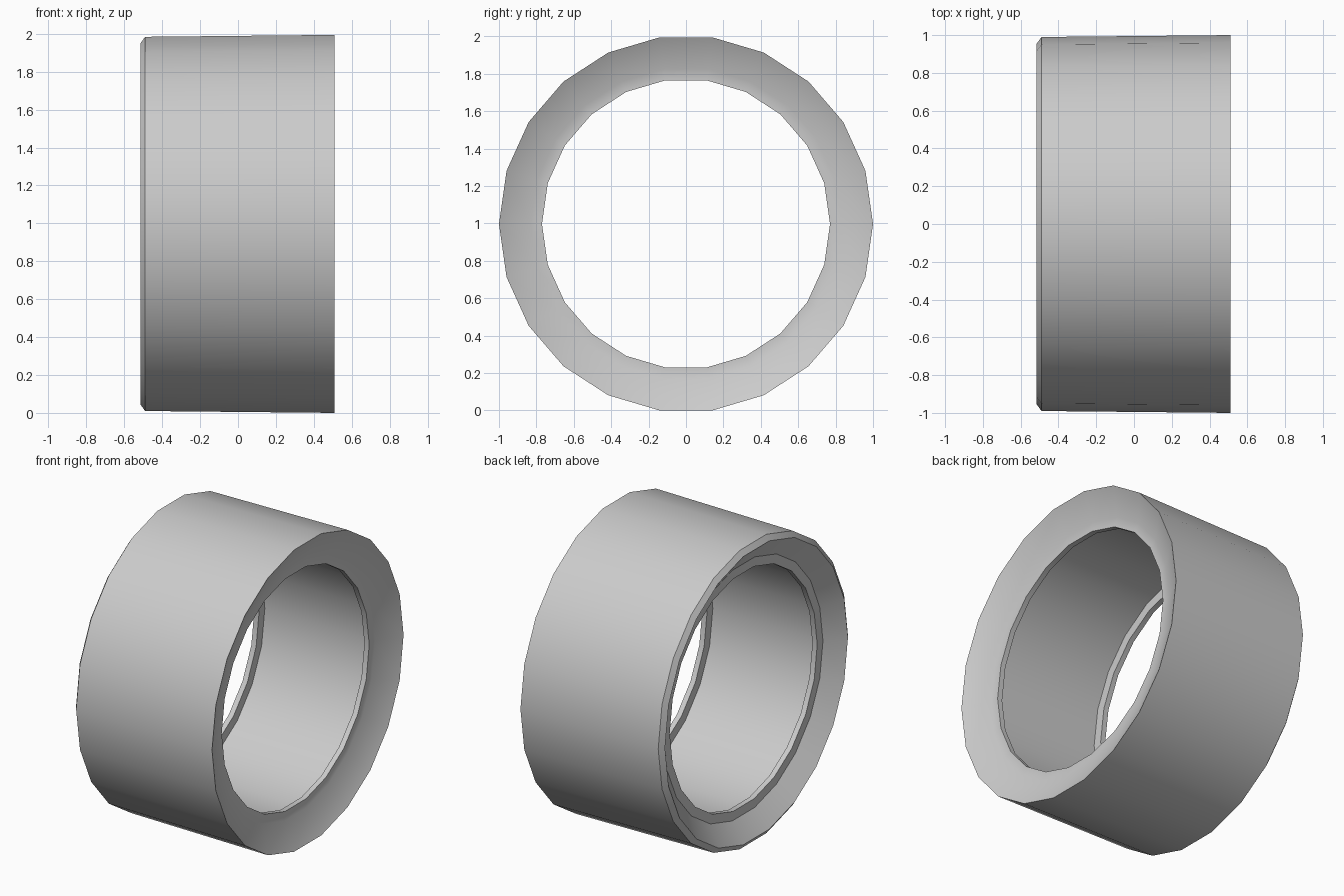
import bpy, bmesh, math

if "Cube" in bpy.data.objects:
    bpy.data.objects.remove(bpy.data.objects["Cube"])

SIDES = 22
HALF_HEIGHT = 0.997
Z_SCALE = HALF_HEIGHT / math.cos(math.pi / SIDES)

# Closed cross-section (x, radius): tapered tread, dished ends, inner lips
profile = [
    (-0.49, 0.99), (0.51, 1.0),
    (0.42, 0.83), (0.42, 0.77), (0.385, 0.77), (0.385, 0.83),
    (-0.385, 0.83), (-0.385, 0.77), (-0.42, 0.77), (-0.42, 0.83),
    (-0.515, 0.955),
]


def lathe_x(name, section, sides):
    """Revolve a closed cross-section around the x axis."""
    bm = bmesh.new()
    rings = []
    for i in range(sides):
        a = 2 * math.pi * i / sides
        rings.append([bm.verts.new((x, r * math.cos(a),
                                    HALF_HEIGHT + r * math.sin(a) * Z_SCALE))
                      for x, r in section])
    n = len(section)
    for i in range(sides):
        a, b = rings[i], rings[(i + 1) % sides]
        for j in range(n):
            k = (j + 1) % n
            bm.faces.new((a[j], a[k], b[k], b[j]))
    bmesh.ops.recalc_face_normals(bm, faces=bm.faces)
    mesh = bpy.data.meshes.new(name)
    bm.to_mesh(mesh)
    bm.free()
    obj = bpy.data.objects.new(name, mesh)
    bpy.context.collection.objects.link(obj)
    return obj


# Tyre-like ring, smooth around its circumference
ring = lathe_x("tyre_ring", profile, SIDES)
bpy.context.view_layer.objects.active = ring
ring.select_set(True)
bpy.ops.object.shade_smooth_by_angle(angle=math.radians(30))
